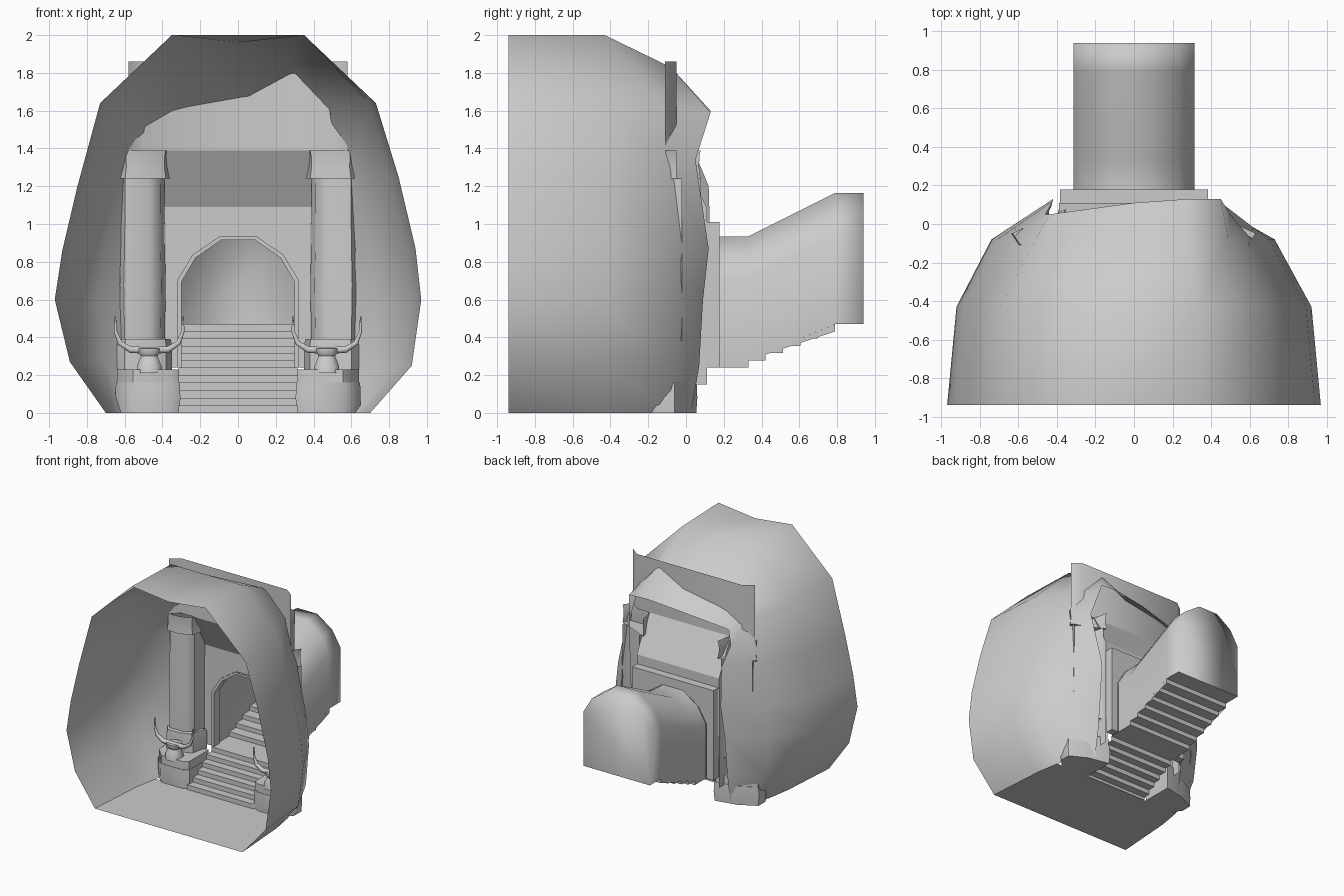
import bpy, bmesh
from math import radians

if "Cube" in bpy.data.objects:
    bpy.data.objects.remove(bpy.data.objects["Cube"])


def make(name, verts, faces, angle=40):
    me = bpy.data.meshes.new(name)
    me.from_pydata(verts, [], faces)
    bm = bmesh.new()
    bm.from_mesh(me)
    bmesh.ops.recalc_face_normals(bm, faces=bm.faces)
    bm.to_mesh(me)
    bm.free()
    me.shade_smooth()
    me.set_sharp_from_angle(angle=radians(angle))
    ob = bpy.data.objects.new(name, me)
    bpy.context.collection.objects.link(ob)
    return ob


def loft(name, rings, closed=True, caps=(False, False), angle=40):
    """Skin a list of equal-length point rings."""
    n = len(rings[0])
    verts = [p for r in rings for p in r]
    faces = []
    for k in range(len(rings) - 1):
        for i in range(n if closed else n - 1):
            j = (i + 1) % n
            faces.append((k * n + i, k * n + j, (k + 1) * n + j, (k + 1) * n + i))
    if caps[0]:
        faces.append(tuple(range(n)))
    if caps[1]:
        faces.append(tuple(range((len(rings) - 1) * n, len(rings) * n)))
    return make(name, verts, faces, angle)


def column(name, plan, levels, closed=True, caps=(True, True), angle=40):
    """Stack a plan outline; each level is (z, scale about the plan centre)."""
    cx = sum(p[0] for p in plan) / len(plan)
    cy = sum(p[1] for p in plan) / len(plan)
    rings = [[(cx + (x - cx) * s, cy + (y - cy) * s, z) for x, y in plan] for z, s in levels]
    return loft(name, rings, closed, caps, angle)


# Cave shell, open at the front
mouth = [(-.70, 0), (-.89, .27), (-.97, .60), (-.93, .86), (-.85, 1.20), (-.73, 1.64), (-.35, 2.0),
         (0, 1.96), (.35, 2.0), (.73, 1.64), (.85, 1.25), (.94, .87), (.97, .60), (.92, .25), (.70, 0)]
back = [(-.60, 0), (-.70, .27), (-.74, .60), (-.71, .86), (-.65, 1.20), (-.51, 1.52), (-.32, 1.63),
        (.02, 1.69), (.28, 1.83), (.49, 1.61), (.61, 1.28), (.70, .87), (.73, .60), (.70, .25), (.60, 0)]
rim = [(-.44, .03, .02), (-.44, .07, .27), (-.43, .09, .60), (-.42, .13, .86), (-.42, .12, 1.20),
       (-.46, .05, 1.37), (-.44, .05, 1.50), (0, .11, 1.57), (.28, .13, 1.60), (.45, .13, 1.59),
       (.50, .05, 1.34), (.44, .12, .87), (.43, .09, .60), (.44, .07, .25), (.44, .03, .02)]
loft("cave_shell", [
    [(x, -.94, z) for x, z in mouth],
    [(x * .95, -.43, 2.0 if x == 0 else z) for x, z in mouth],
    [(x, -.08, z) for x, z in back],
    rim], closed=False, angle=60)

# Floor of the cave
make("cave_floor", [(-.70, -.94, 0), (.70, -.94, 0), (.665, -.43, 0), (.63, -.22, 0),
                    (-.63, -.22, 0), (-.665, -.43, 0)], [(0, 1, 2, 3, 4, 5)])

# Wall sheet over the doorway, with angled ends
wall = [(-.58, -.11), (-.50, -.05), (.50, -.05), (.58, -.11)]
column("lintel_wall", wall, [(1.39, 1), (1.86, 1)], closed=False, caps=(False, False), angle=60)

# Sloping soffit and panel above the arch frame
soffit = [(-.05, 1.39), (.11, 1.09), (.11, 1.0)]
loft("soffit", [[(x, y, z) for y, z in soffit] for x in (-.39, .39)], closed=False, angle=20)


# Arch outline from half width, floor and crown heights
def arch(w, floor, crown):
    h = crown - floor
    right = [(w, floor), (w, floor + .67 * h), (.75 * w, floor + .86 * h), (.3 * w, crown)]
    return right + [(-x, z) for x, z in reversed(right)]


# Frame around the arch
u = [(.385, .24), (.385, 1.01), (-.385, 1.01), (-.385, .24)] + arch(.32, .24, .935)[::-1]
loft("arch_frame", [[(x, y, z) for x, z in u] for y in (.11, .178)], caps=(True, True), angle=30)

# Raised inner rib of the arch
a, b = arch(.32, .24, .935), arch(.30, .24, .915)
loft("arch_rib", [[(x, y, z) for x, z in p] for p, y in ((a, .10), (b, .10), (b, .18))],
     closed=False, angle=30)

# Rising tunnel with a closed far end: y, floor, crown
path = [(.178, .24, .935), (.33, .278, .935), (.79, .47, 1.165), (.94, .47, 1.165)]
loft("tunnel", [[(x, y, z) for x, z in arch(.315, f, c)] for y, f, c in path],
     closed=False, caps=(False, True), angle=100)


# Stair sheet: lower flight, landing, upper flight
def flight(y, z, run, rise, count):
    pts = []
    for i in range(count):
        pts += [(y + i * run, z + i * rise), (y + i * run, z + (i + 1) * rise)]
    return pts


lower = flight(-.24, 0, .066, .04, 6)
upper = flight(.33, .24, .092, .0383, 6)
steps = lower + upper + [(.94, .47)]
loft("stairs", [[(x, y, z) for y, z in steps] for x in (-.315, .315)], closed=False, angle=20)

for s, side in ((-1, "left"), (1, "right")):
    def plan(pts):
        return [(s * x, y) for x, y in pts]

    # Stepped strip closing the tunnel wall down to the stairs
    strip = [(.178, .24)] + upper + [(.33, .278)]
    make(side + "_tunnel_skirt", [(s * .315, y, z) for y, z in strip], [tuple(range(len(strip)))])

    # Plinth beside the stairs
    block = plan([(.305, -.22), (.35, -.25), (.56, -.25), (.65, -.16), (.65, -.06), (.50, .02), (.305, .06)])
    column(side + "_plinth", block, [(0, .97), (.08, 1.0), (.16, .98), (.16, .95), (.23, .95)], angle=45)

    # Door pillar with base and capital, open towards the shell
    shaft = plan([(.62, -.02), (.60, -.07), (.47, -.07), (.41, -.03), (.388, .08)])
    column(side + "_pillar", shaft, [(.38, 1), (.68, 1.05), (.9, 1.0), (1.24, .98)],
           closed=False, caps=(False, False), angle=50)
    big = plan([(.64, -.05), (.60, -.11), (.48, -.11), (.38, -.07), (.35, .08)])
    column(side + "_pillar_base", big, [(.22, 1), (.36, 1), (.39, .95)],
           closed=False, caps=(False, True), angle=30)
    column(side + "_pillar_capital", big, [(1.24, .98), (1.30, .92), (1.36, .93), (1.39, .98)],
           closed=False, caps=(True, False), angle=30)

    # Recess side wall between pillar and arch frame
    make(side + "_recess_wall", [(s * .388, -.04, .15), (s * .388, .11, .15), (s * .388, .11, 1.09),
                                 (s * .388, -.04, 1.37)], [(0, 1, 2, 3)])

    # Horned stand on the plinth
    foot = plan([(.47 + dx, -.19 + dy) for dx, dy in
                 ((.04, -.02), (.04, .02), (.02, .04), (-.02, .04), (-.04, .02), (-.04, -.02),
                  (-.02, -.04), (.02, -.04))])
    column(side + "_stand", foot, [(.21, 1.7), (.25, 1.6), (.30, 1.1), (.32, 1.4), (.34, 1.4)], angle=50)
    cu = bpy.data.curves.new(side + "_horns", 'CURVE')
    cu.dimensions = '3D'
    cu.bevel_depth = .022
    cu.bevel_resolution = 1
    cu.use_fill_caps = True
    sp = cu.splines.new('POLY')
    horn = [(.18, .51, .2), (.178, .43, .45), (.155, .37, .7), (.10, .335, .9)]
    pts = horn + [(0, .33, 1)] + [(-x, z, r) for x, z, r in reversed(horn)]
    sp.points.add(len(pts) - 1)
    for p, (x, z, r) in zip(sp.points, pts):
        p.co = (s * .47 + x, -.2, z, 1)
        p.radius = r
    bpy.context.collection.objects.link(bpy.data.objects.new(side + "_horns", cu))
